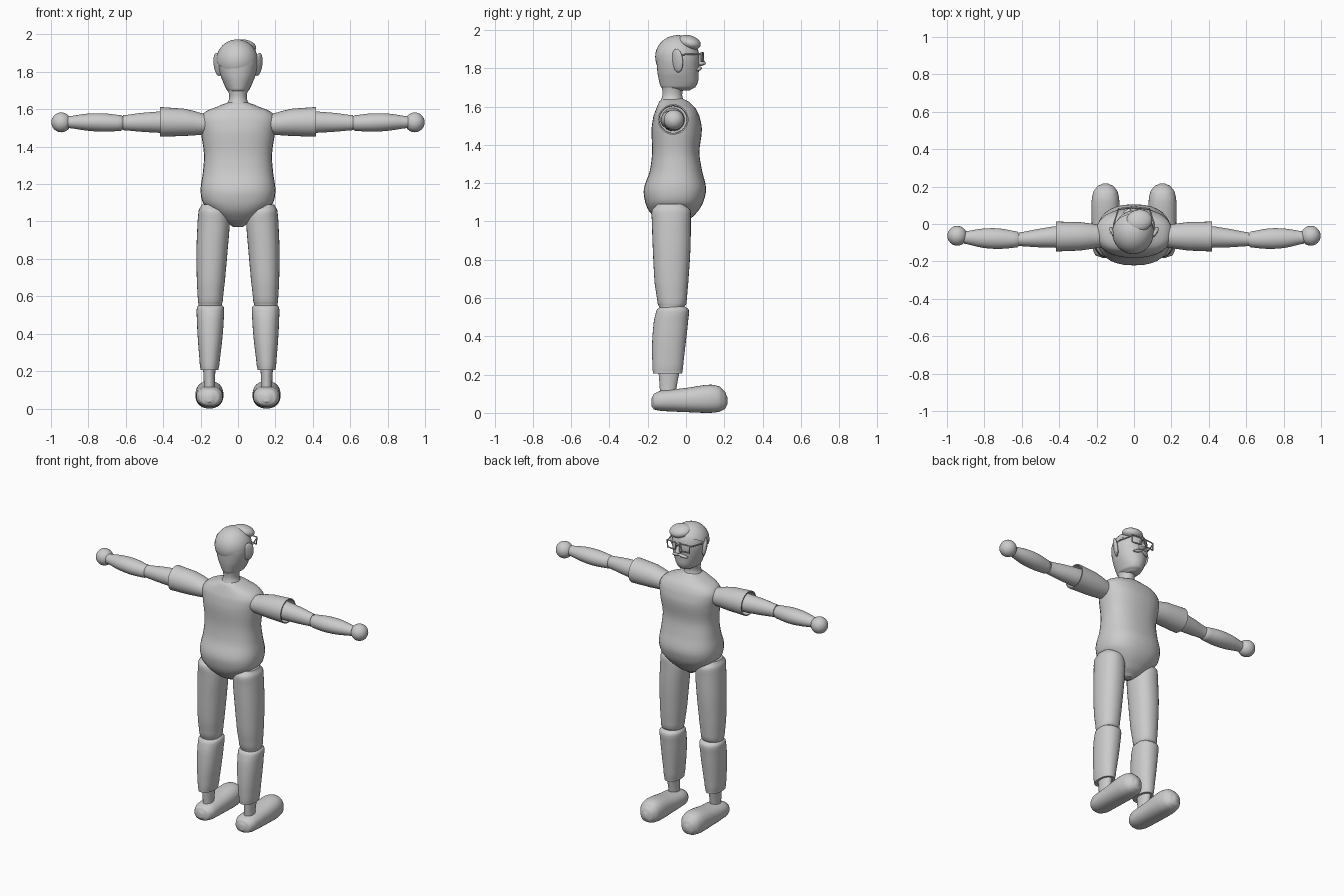
import bpy, bmesh
from math import sin, cos, pi, radians, copysign
from mathutils import Vector


def finish(ob, mirror=False, angle=40):
    """Smooth shading and optional left/right mirroring."""
    bpy.ops.object.select_all(action='DESELECT')
    ob.select_set(True)
    bpy.context.view_layer.objects.active = ob
    bpy.ops.object.shade_smooth_by_angle(angle=radians(angle))
    if mirror:
        m = ob.modifiers.new("mirror", 'MIRROR')
        m.use_mirror_merge = False
    return ob


def from_bmesh(name, bm, mirror=False):
    bmesh.ops.recalc_face_normals(bm, faces=bm.faces)
    me = bpy.data.meshes.new(name)
    bm.to_mesh(me)
    bm.free()
    ob = bpy.data.objects.new(name, me)
    bpy.context.collection.objects.link(ob)
    return finish(ob, mirror)


def refine(rows, steps=4):
    """Catmull-Rom smoothing of the section list."""
    out = []
    for i in range(len(rows) - 1):
        q = [rows[max(0, min(len(rows) - 1, i + k))] for k in (-1, 0, 1, 2)]
        for s in range(steps):
            t = s / steps
            row = [0.5 * (2 * b + (c - a) * t + (2 * a - 5 * b + 4 * c - d) * t * t
                          + (3 * b - a - 3 * c + d) * t ** 3) for a, b, c, d in zip(*q)]
            row[0] = q[1][0] + (q[2][0] - q[1][0]) * t
            out.append(row)
    return out + [rows[-1]]


def loft(name, axis, rows, mirror=False, power=2.0, smooth=True, n=32):
    """Sections (t, min_a, max_a, min_b, max_b) swept along an axis."""
    bm = bmesh.new()
    rings = []
    for t, a0, a1, b0, b1 in (refine(rows) if smooth else rows):
        ring = []
        for k in range(n):
            c, s = cos(2 * pi * k / n), sin(2 * pi * k / n)
            a = (a0 + a1) / 2 + (a1 - a0) / 2 * copysign(abs(c) ** (2 / power), c)
            b = (b0 + b1) / 2 + (b1 - b0) / 2 * copysign(abs(s) ** (2 / power), s)
            ring.append(bm.verts.new({'x': (t, a, b), 'y': (a, t, b), 'z': (a, b, t)}[axis]))
        rings.append(ring)
    for r, q in zip(rings, rings[1:]):
        for k in range(n):
            j = (k + 1) % n
            bm.faces.new((r[k], r[j], q[j], q[k]))
    bm.faces.new(rings[0])
    bm.faces.new(rings[-1])
    return from_bmesh(name, bm, mirror)


def ball(name, loc, size, rot=(0, 0, 0), mirror=False, cut=None):
    bm = bmesh.new()
    bmesh.ops.create_uvsphere(bm, u_segments=32, v_segments=20, radius=1)
    from mathutils import Matrix, Euler
    mat = Matrix.LocRotScale(Vector(loc), Euler([radians(r) for r in rot]), Vector(size))
    bm.transform(mat)
    if cut:
        res = bmesh.ops.bisect_plane(bm, geom=bm.verts[:] + bm.edges[:] + bm.faces[:],
                                     plane_co=cut[0], plane_no=cut[1], clear_inner=True)
        edges = [e for e in res['geom_cut'] if isinstance(e, bmesh.types.BMEdge)]
        bmesh.ops.contextual_create(bm, geom=edges)
    return from_bmesh(name, bm, mirror)


def wire(name, pts, radius, cyclic=False, mirror=False):
    cu = bpy.data.curves.new(name, 'CURVE')
    cu.dimensions = '3D'
    cu.bevel_depth = radius
    cu.bevel_resolution = 2
    cu.use_fill_caps = True
    sp = cu.splines.new('POLY')
    sp.points.add(len(pts) - 1)
    for p, co in zip(sp.points, pts):
        p.co = (*co, 1)
    sp.use_cyclic_u = cyclic
    ob = bpy.data.objects.new(name, cu)
    bpy.context.collection.objects.link(ob)
    if mirror:
        ob.modifiers.new("mirror", 'MIRROR')
    return ob


# torso with belly
loft("torso", 'z', [
    (0.97, -.025, .025, -.085, -.035), (1.00, -.08, .08, -.14, .01),
    (1.05, -.14, .14, -.19, .06), (1.10, -.188, .188, -.213, .09),
    (1.17, -.2, .2, -.22, .105), (1.26, -.188, .188, -.19, .085),
    (1.36, -.182, .182, -.177, .07), (1.48, -.198, .198, -.18, .083),
    (1.55, -.203, .203, -.17, .07), (1.59, -.17, .17, -.155, .05),
    (1.625, -.085, .085, -.14, .015), (1.645, -.04, .04, -.12, -.02)], power=2.4)

# sleeve with hollow cuff
loft("sleeve", 'x', [
    (.15, -.12, -.01, 1.47, 1.57), (.20, -.128, -.002, 1.463, 1.58),
    (.24, -.135, .004, 1.46, 1.592), (.29, -.142, .01, 1.457, 1.603),
    (.418, -.147, .013, 1.453, 1.612), (.418, -.14, .006, 1.46, 1.605),
    (.36, -.138, .004, 1.462, 1.602)], mirror=True, smooth=False)

# arm parts and hand
loft("upper_arm", 'x', [
    (.30, -.13, -.005, 1.47, 1.595), (.42, -.127, -.012, 1.474, 1.588),
    (.52, -.124, -.028, 1.48, 1.58), (.615, -.118, -.045, 1.488, 1.568)], mirror=True)
loft("forearm", 'x', [
    (.61, -.115, -.05, 1.495, 1.56), (.625, -.125, -.04, 1.485, 1.568),
    (.72, -.133, -.024, 1.48, 1.578), (.81, -.127, -.025, 1.486, 1.576),
    (.91, -.105, -.04, 1.5, 1.562)], mirror=True)
ball("hand", (.945, -.063, 1.53), (.053, .053, .053), mirror=True)

# legs
loft("thigh", 'z', [
    (.55, .088, .21, -.14, -.01), (.57, .082, .214, -.148, .002),
    (.68, .07, .22, -.164, .012), (.85, .055, .222, -.173, .023),
    (1.0, .045, .216, -.178, .025), (1.06, .06, .21, -.178, .022),
    (1.09, .1, .195, -.15, -.01)], mirror=True, power=2.2)
loft("shin", 'z', [
    (.205, .105, .2, -.172, -.02), (.23, .1, .204, -.175, -.016),
    (.36, .085, .214, -.177, -.002), (.48, .076, .22, -.168, .011),
    (.54, .075, .22, -.152, .014), (.56, .09, .205, -.125, -.01)], mirror=True, power=2.2)
loft("ankle", 'z', [
    (.08, .123, .183, -.135, -.055), (.14, .123, .183, -.138, -.048),
    (.24, .12, .188, -.145, -.03)], mirror=True)
loft("shoe", 'y', [
    (-.181, .135, .17, .035, .075), (-.168, .1, .205, .018, .1),
    (-.13, .082, .222, .01, .117), (0, .08, .226, .004, .13),
    (.12, .078, .227, .0, .147), (.175, .088, .216, .006, .138),
    (.205, .112, .192, .022, .108), (.217, .14, .165, .045, .08)],
    mirror=True, power=2.3)

# neck and head
loft("neck", 'z', [
    (1.62, -.06, .06, -.135, -.01), (1.66, -.047, .047, -.123, -.02),
    (1.71, -.055, .055, -.128, -.01), (1.76, -.075, .075, -.14, .0)])
loft("head", 'z', [
    (1.685, -.035, .035, -.1, .02), (1.70, -.058, .058, -.13, .048),
    (1.73, -.073, .073, -.14, .063), (1.77, -.09, .09, -.148, .066),
    (1.82, -.103, .103, -.153, .069), (1.86, -.106, .106, -.155, .07),
    (1.90, -.098, .098, -.149, .062), (1.935, -.078, .078, -.125, .042),
    (1.958, -.048, .048, -.09, .01), (1.966, -.01, .01, -.05, -.03)], power=2.1)

# hair cap cut along a slanted hairline, plus swept fringe
ball("hair", (-.005, -.042, 1.86), (.112, .119, .113),
     cut=((0, -.16, 1.80), (0, -.5, .86)))
ball("hair_fringe", (.028, .018, 1.935), (.07, .06, .036), rot=(-14, 8, 12))

# face details
ball("ear", (.108, -.045, 1.84), (.014, .034, .062), rot=(0, 8, -35), mirror=True)
loft("nose", 'z', [
    (1.812, -.01, .01, .05, .085), (1.822, -.02, .02, .05, .103),
    (1.84, -.016, .016, .05, .096), (1.88, -.009, .009, .05, .072)])
ball("moustache", (.025, .069, 1.797), (.034, .012, .009), rot=(0, 14, -14), mirror=True)

# glasses
wire("glasses_rim", [(.016, .088, 1.835), (.08, .08, 1.835), (.083, .08, 1.882),
                     (.014, .088, 1.882)], .005, cyclic=True, mirror=True)
wire("glasses_bridge", [(-.016, .088, 1.872), (.016, .088, 1.872)], .005)
wire("glasses_temple", [(.083, .08, 1.875), (.108, .0, 1.872), (.11, -.05, 1.87)],
     .004, mirror=True)
